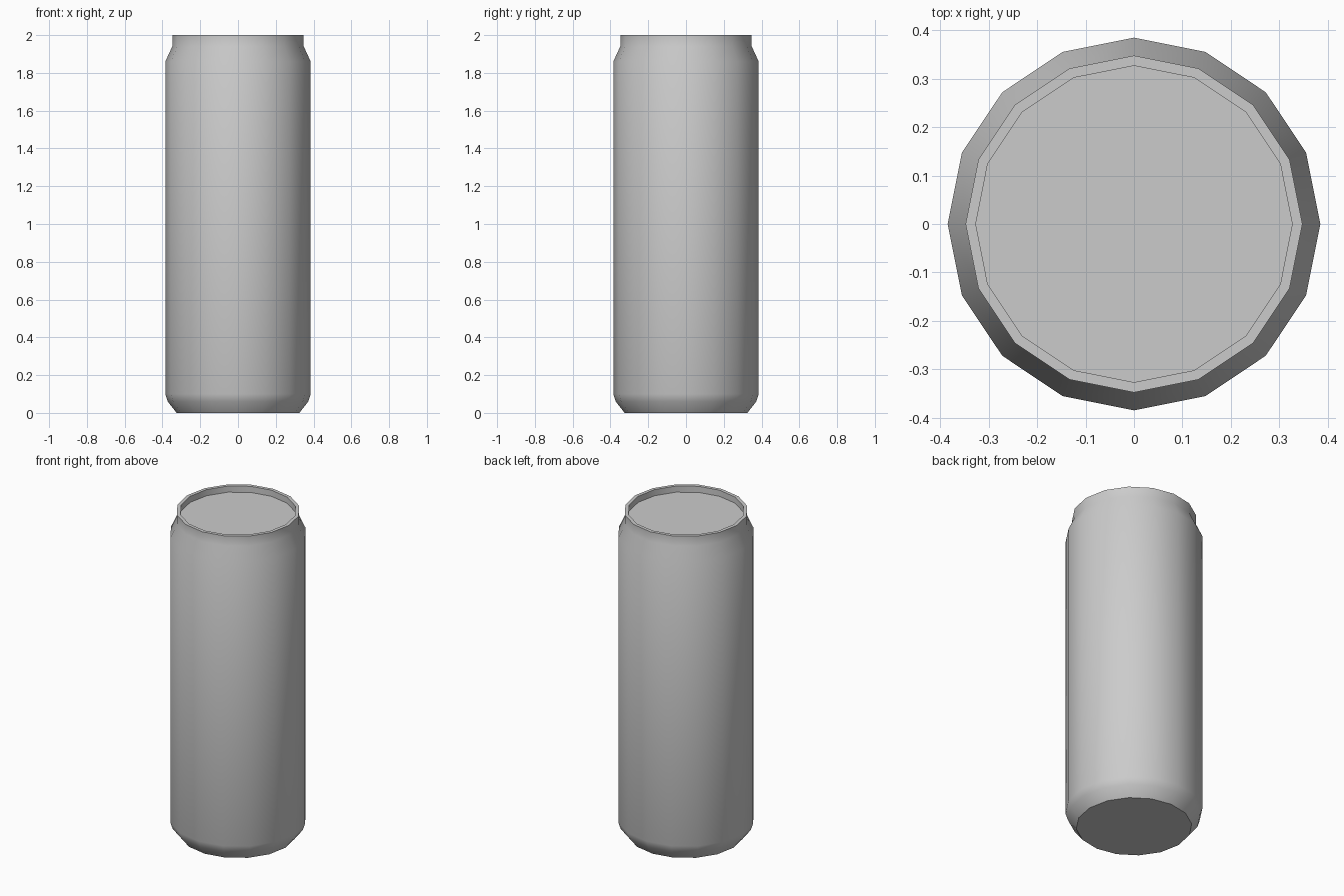
import bpy, bmesh, math

if "Cube" in bpy.data.objects:
    bpy.data.objects.remove(bpy.data.objects["Cube"])

SIDES = 16
# can outline (radius, height), from the base edge up over the rim to the lid
PROFILE = [(0.325, 0), (0.372, 0.06), (0.385, 0.1), (0.385, 1.86),
           (0.348, 1.94), (0.348, 2.0), (0.327, 2.0), (0.327, 1.962)]

bm = bmesh.new()


def ring(r, z):
    step = 2 * math.pi / SIDES
    return [bm.verts.new((r * math.cos(i * step), r * math.sin(i * step), z))
            for i in range(SIDES)]


# walls, shoulder and rim
rings = [ring(r, z) for r, z in PROFILE]
for a, b in zip(rings, rings[1:]):
    for i in range(SIDES):
        j = (i + 1) % SIDES
        bm.faces.new((a[i], a[j], b[j], b[i]))

# flat base and recessed lid
bm.faces.new(rings[0][::-1])
bm.faces.new(rings[-1])

mesh = bpy.data.meshes.new("can")
bm.to_mesh(mesh)
bm.free()
can = bpy.data.objects.new("can", mesh)
bpy.context.collection.objects.link(can)

# smooth body with crisp rim and base edges
bpy.context.view_layer.objects.active = can
can.select_set(True)
bpy.ops.object.shade_smooth_by_angle(angle=math.radians(30))
